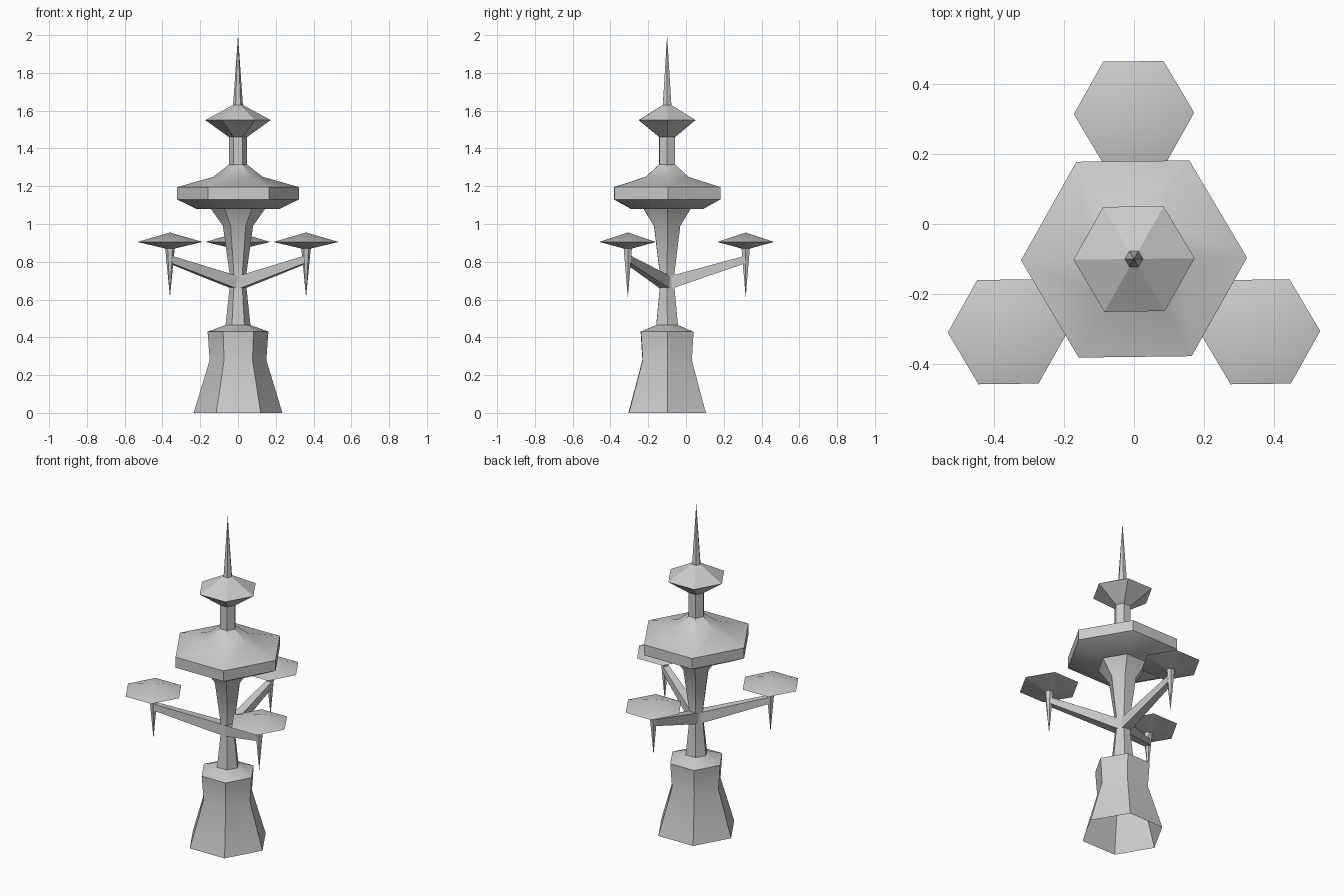
import bpy, bmesh, math
from mathutils import Matrix, Vector

cube = bpy.data.objects.get("Cube")
if cube:
    bpy.data.objects.remove(cube, do_unlink=True)

SIDES = 6
AXIS = Vector((0, -0.10, 0))    # centre line of the tower
TWIST = math.radians(0.7)       # slight turn of the hexagons

stone = bpy.data.materials.new("pale_grey_stone")
stone.use_nodes = True
GREY = (0.6, 0.6, 0.6, 1)
stone.diffuse_color = GREY
stone.node_tree.nodes["Principled BSDF"].inputs["Base Color"].default_value = GREY


def finish(name, bm):
    """Turn a bmesh into a shaded object."""
    bmesh.ops.recalc_face_normals(bm, faces=bm.faces)
    mesh = bpy.data.meshes.new(name)
    bm.to_mesh(mesh)
    bm.free()
    mesh.materials.append(stone)
    obj = bpy.data.objects.new(name, mesh)
    bpy.context.collection.objects.link(obj)
    bpy.ops.object.select_all(action="DESELECT")
    obj.select_set(True)
    bpy.context.view_layer.objects.active = obj
    bpy.ops.object.shade_smooth_by_angle(angle=math.radians(30))
    return obj


def turned(name, profile, centre=AXIS):
    """Six-sided body through (radius, height) points; radius 0 is a tip."""
    bm = bmesh.new()
    rings = []
    for r, z in profile:
        count = SIDES if r else 1
        rings.append([bm.verts.new(centre + Vector((
            r * math.cos(TWIST + math.tau * i / SIDES),
            r * math.sin(TWIST + math.tau * i / SIDES), z)))
            for i in range(count)])
    for low, high in zip(rings, rings[1:]):
        for i in range(SIDES):
            j = (i + 1) % SIDES
            corners = [low[i % len(low)], low[j % len(low)],
                       high[j % len(high)], high[i % len(high)]]
            bm.faces.new(list(dict.fromkeys(corners)))
    return finish(name, bm)


def arm(name, direction):
    """Tapered square beam rising outward from the trunk."""
    bm = bmesh.new()
    bmesh.ops.create_cube(bm, size=1)
    side = Vector((-direction.y, direction.x, 0))
    for v in bm.verts:
        outer = v.co.x > 0
        reach, height, mid, width = (0.415, 0.04, 0.812, 0.035) if outer else (0, 0.07, 0.685, 0.06)
        v.co = (AXIS + direction * reach + side * v.co.y * width
                + Vector((0, 0, mid + v.co.z * height)))
    return finish(name, bm)


# Central tower, from the ground up; the base is open underneath
turned("base", [(0.235, 0), (0.15, 0.28), (0.161, 0.43), (0.066, 0.465)])
turned("trunk", [(0.066, 0.465), (0.045, 0.66), (0.042, 0.72), (0.08, 0.99), (0.143, 1.08)])
turned("main_platform", [(0, 1.08), (0.22, 1.08), (0.323, 1.13), (0.323, 1.195),
                         (0.13, 1.25), (0.048, 1.315)])
turned("neck", [(0.048, 1.315), (0.048, 1.46)])
turned("upper_pod", [(0.048, 1.46), (0.173, 1.55), (0.026, 1.63)])
turned("spire", [(0.026, 1.63), (0, 2.0)])

# Three arms, each carrying a small pod with a hanging spike
for label, degrees in (("back", 90), ("right", 210), ("left", 330)):
    a = math.radians(degrees)
    out = Vector((math.cos(a), math.sin(a), 0))
    centre = AXIS + out * 0.416
    arm(label + "_arm", out)
    turned(label + "_pod", [(0.025, 0.87), (0.172, 0.905), (0, 0.955)], centre)
    turned(label + "_spike", [(0, 0.61), (0.025, 0.87)], centre)
